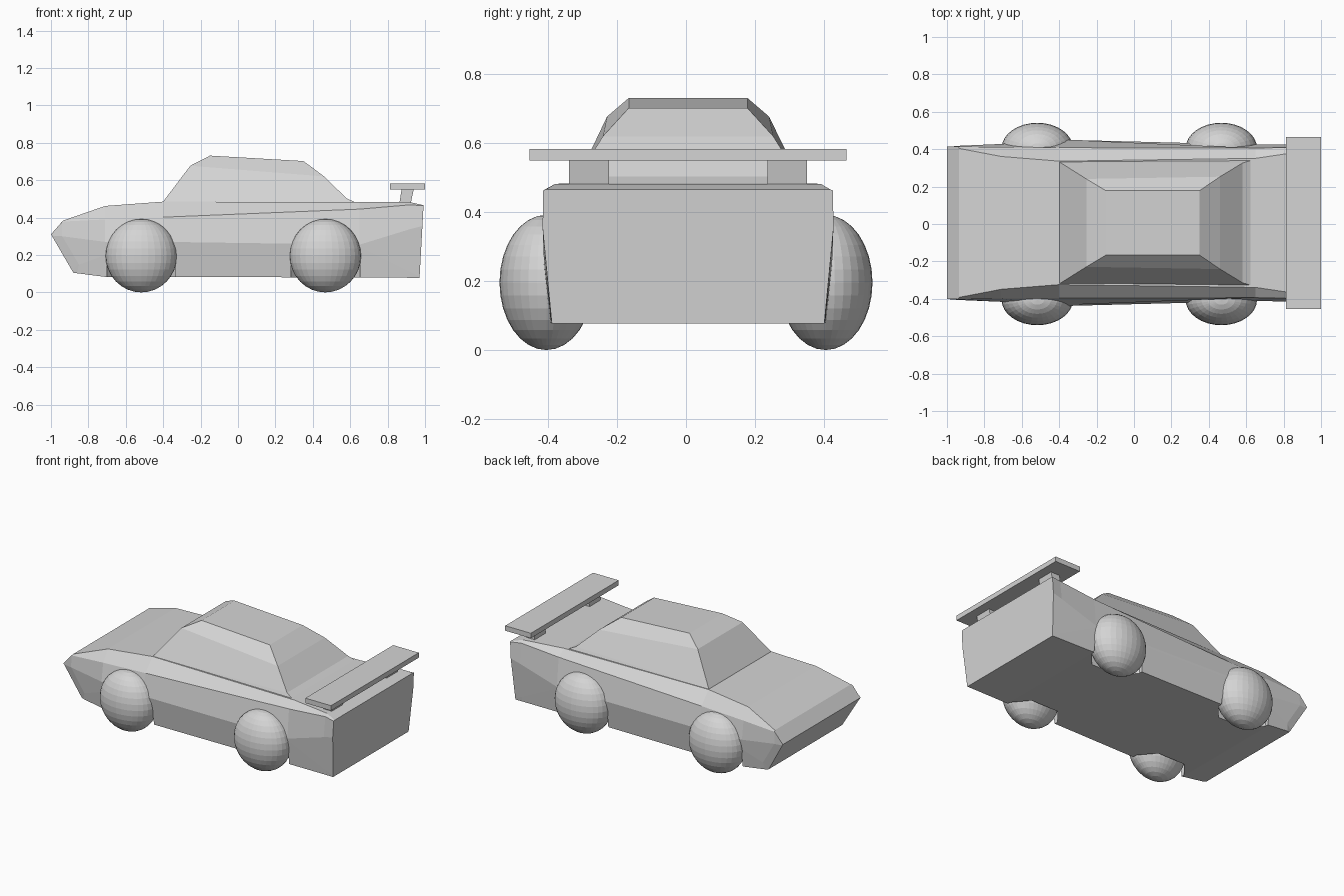
import bpy
import bmesh
from math import cos, sin, pi

cube = bpy.data.objects.get("Cube")
if cube:
    bpy.data.objects.remove(cube, do_unlink=True)

paint = bpy.data.materials.new("plain grey")
paint.use_nodes = True
grey = (0.66, 0.66, 0.66, 1)
paint.diffuse_color = grey
paint.node_tree.nodes["Principled BSDF"].inputs["Base Color"].default_value = grey

SHIFT = 0.006  # the shell sits a touch to one side of the wheels


def finish(name, bm):
    """Turn a bmesh into a flat shaded, painted object."""
    bmesh.ops.recalc_face_normals(bm, faces=bm.faces)
    mesh = bpy.data.meshes.new(name)
    bm.to_mesh(mesh)
    bm.free()
    mesh.materials.append(paint)
    obj = bpy.data.objects.new(name, mesh)
    bpy.context.collection.objects.link(obj)
    return obj


def loft(name, rings):
    """Skin closed rings of equal length and cap both ends."""
    bm = bmesh.new()
    loops = [[bm.verts.new((x, y + SHIFT, z)) for x, y, z in r] for r in rings]
    for a, b in zip(loops, loops[1:]):
        for i in range(len(a)):
            j = (i + 1) % len(a)
            bm.faces.new((a[i], a[j], b[j], b[i]))
    bm.faces.new(loops[0])
    bm.faces.new(loops[-1])
    return finish(name, bm)


def mirrored(half):
    return half + [(x, -y, z) for x, y, z in reversed(half)]


def rect(x0, x1, y0, y1, z):
    return [(x0, y0, z), (x1, y0, z), (x1, y1, z), (x0, y1, z)]


# Body: each station runs sill, lower crease, side crease, shoulder, deck edge
stations = [
    [(-0.88, 0.385, 0.105), (-0.888, 0.387, 0.118), (-0.995, 0.406, 0.302),
     (-0.998, 0.407, 0.306), (-1.0, 0.408, 0.31)],
    [(-0.86, 0.392, 0.102), (-0.85, 0.402, 0.148), (-0.94, 0.412, 0.3),
     (-0.94, 0.408, 0.378), (-0.935, 0.398, 0.384)],
    [(-0.71, 0.40, 0.083), (-0.71, 0.413, 0.2), (-0.71, 0.422, 0.27),
     (-0.71, 0.405, 0.39), (-0.71, 0.355, 0.462)],
    [(-0.40, 0.41, 0.082), (-0.40, 0.443, 0.26), (-0.40, 0.445, 0.27),
     (-0.40, 0.402, 0.402), (-0.40, 0.33, 0.485)],
    [(0.65, 0.40, 0.08), (0.65, 0.417, 0.245), (0.65, 0.418, 0.255),
     (0.65, 0.40, 0.445), (0.65, 0.345, 0.483)],
    [(0.92, 0.396, 0.078), (0.92, 0.4, 0.11), (0.92, 0.421, 0.338),
     (0.92, 0.405, 0.468), (0.92, 0.385, 0.482)],
    [(0.97, 0.395, 0.077), (0.971, 0.396, 0.085), (0.986, 0.422, 0.355),
     (0.992, 0.42, 0.463), (0.992, 0.412, 0.466)],
]
body = loft("body", [mirrored(s) for s in stations])


def arch_ring(x, y, r):
    """Upright arch outline, open below the sill."""
    arc = [(x + r * cos(pi * k / 12), y, 0.195 + r * sin(pi * k / 12)) for k in range(13)]
    return [(x + r, y, -0.1)] + arc + [(x - r, y, -0.1)]


# Wheel arches that narrow inward, and the wheels in them
for end, wx in (("front", -0.517), ("rear", 0.467)):
    for side, s in (("left", 1), ("right", -1)):
        steps = ((0.28, 0.1), (0.38, 0.184), (0.6, 0.184))
        cutter = loft("arch_cutter", [arch_ring(wx, s * y, r) for y, r in steps])
        cutter.hide_render = True
        mod = body.modifiers.new("arch", "BOOLEAN")
        mod.operation = "DIFFERENCE"
        mod.solver = "EXACT"
        mod.object = cutter
        bpy.context.view_layer.objects.active = body
        bpy.ops.object.modifier_apply(modifier=mod.name)
        bpy.data.objects.remove(cutter, do_unlink=True)

        bm = bmesh.new()
        bmesh.ops.create_uvsphere(bm, u_segments=32, v_segments=16, radius=1)
        bmesh.ops.scale(bm, vec=(0.191, 0.136, 0.196), verts=bm.verts)
        bmesh.ops.translate(bm, vec=(wx, s * 0.405, 0.196), verts=bm.verts)
        finish(f"{end}_{side}_wheel", bm)


# Cabin: base, sill, window top and roof rings, tapering fore and aft
def cabin_ring(front, back):
    (xf, yf, zf), (xb, yb, zb) = front, back
    return [(xf, yf, zf), (xf, -yf, zf), (xb, -yb, zb), (xb, yb, zb)]


loft("cabin", [
    cabin_ring((-0.405, 0.327, 0.475), (0.64, 0.338, 0.475)),
    cabin_ring((-0.398, 0.325, 0.488), (0.58, 0.32, 0.503)),
    cabin_ring((-0.255, 0.235, 0.677), (0.46, 0.247, 0.62)),
    cabin_ring((-0.15, 0.172, 0.731), (0.35, 0.172, 0.702)),
])

# Rear wing on two leaning posts
loft("wing_board", [rect(0.812, 1.0, -0.46, 0.46, z) for z in (0.55, 0.583)])
for side, s in (("left", 1), ("right", -1)):
    loft(f"{side}_wing_post", [
        rect(0.862, 0.922, s * 0.23, s * 0.345, 0.47),
        rect(0.875, 0.94, s * 0.23, s * 0.345, 0.553),
    ])
